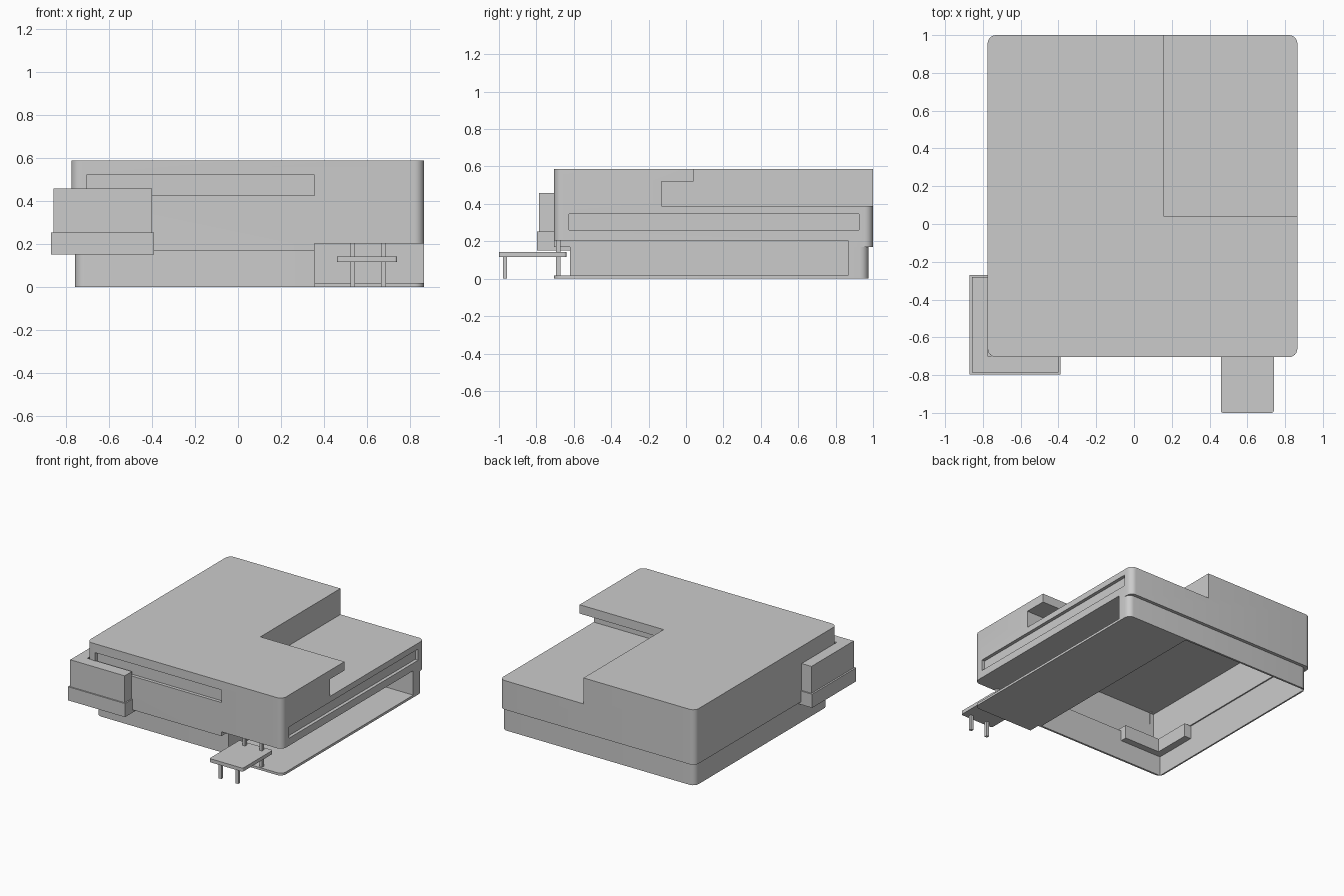
import bpy, bmesh

if "Cube" in bpy.data.objects:
    bpy.data.objects.remove(bpy.data.objects["Cube"])


def finish(name, bm):
    """Turn a bmesh into a linked object."""
    bmesh.ops.recalc_face_normals(bm, faces=bm.faces)
    me = bpy.data.meshes.new(name)
    bm.to_mesh(me)
    bm.free()
    ob = bpy.data.objects.new(name, me)
    bpy.context.collection.objects.link(ob)
    return ob


def block(name, x, y, z, radius=0.0, corners=None):
    """Box from ranges; vertical edges rounded, optionally only listed (right, back) corners."""
    cx, cy = sum(x) / 2, sum(y) / 2
    bm = bmesh.new()
    bmesh.ops.create_cube(bm, size=1)
    for v in bm.verts:
        v.co = (x[v.co.x > 0], y[v.co.y > 0], z[v.co.z > 0])
    if radius:
        edges = []
        for e in bm.edges:
            a, b = e.verts
            if abs(a.co.z - b.co.z) > 1e-6:
                if corners is None or (a.co.x > cx, a.co.y > cy) in corners:
                    edges.append(e)
        bmesh.ops.bevel(bm, geom=edges, offset=radius, segments=6,
                        profile=0.5, affect='EDGES')
    return finish(name, bm)


def carve(ob, cuts):
    """Subtract a list of (x, y, z) blocks."""
    bpy.context.view_layer.objects.active = ob
    for x, y, z in cuts:
        cutter = block("cutter", x, y, z)
        cutter.hide_render = True
        mod = ob.modifiers.new("cut", 'BOOLEAN')
        mod.operation = 'DIFFERENCE'
        mod.solver = 'EXACT'
        mod.object = cutter
        bpy.ops.object.modifier_apply(modifier=mod.name)
        bpy.data.objects.remove(cutter)


def smooth(ob):
    bpy.ops.object.select_all(action='DESELECT')
    ob.select_set(True)
    bpy.context.view_layer.objects.active = ob
    bpy.ops.object.shade_smooth_by_angle(angle=0.5)


def l_block(name, x, y, z, arm_x, arm_y):
    """L-shaped extrusion wrapping the front left corner."""
    pts = [(x[0], y[0]), (x[1], y[0]), (x[1], arm_y),
           (arm_x, arm_y), (arm_x, y[1]), (x[0], y[1])]
    bm = bmesh.new()
    face = bm.faces.new([bm.verts.new((px, py, z[0])) for px, py in pts])
    ext = bmesh.ops.extrude_face_region(bm, geom=[face])
    for v in ext["geom"]:
        if isinstance(v, bmesh.types.BMVert):
            v.co.z = z[1]
    # the extrusion can leave the base face out, so close it again
    edges = [e for e in bm.edges if e.is_boundary]
    if edges:
        bmesh.ops.holes_fill(bm, edges=edges)
    return finish(name, bm)


# Upper storey: roof, terrace, hollow rooms and strip windows
upper = block("upper_storey", (-.775, .865), (-.705, 1.0), (.17, .587), .045)
carve(upper, [
    ((.16, 1.1), (.04, 1.2), (.39, .8)),            # terrace
    ((.16, 1.1), (-.13, .3), (.39, .52)),           # recess under roof overhang
    ((-.735, .12), (-.665, .96), (.23, .515)),      # main room
    ((.10, .825), (-.665, -.17), (.23, .515)),      # front right room
    ((.10, .825), (-.20, .96), (.23, .36)),         # room below terrace
    ((-.745, .335), (-.605, .96), (.1, .25)),       # opening to lower level
    ((.355, 1.1), (-1.0, .865), (.1, .203)),        # carport headroom
    ((-.705, .355), (-.8, -.64), (.425, .52)),      # front strip window
    ((.8, 1.0), (-.625, .925), (.26, .345)),        # side strip window
])
smooth(upper)

# Recessed window panes
block("front_window_pane", (-.72, .37), (-.68, -.67), (.415, .53))
block("side_window_pane", (.83, .84), (-.64, .94), (.25, .355))

# Lower storey walls, set back below the upper storey
lower = block("lower_storey", (-.757, .865), (-.62, .975), (0, .17), .045)
carve(lower, [
    ((-.745, .335), (-.605, .96), (-.1, .3)),
    ((.355, 1.1), (-1.0, .865), (-.1, .3)),
])
smooth(lower)

# Carport floor slab
smooth(block("carport_floor", (.355, .865), (-.705, .975), (0, .018), .045,
             [(True, False), (True, True)]))

# Corner bay window on a wider base
l_block("corner_bay", (-.857, -.40), (-.787, -.28), (.25, .457), -.775, -.70)
l_block("corner_bay_base", (-.87, -.39), (-.797, -.27), (.15, .253), -.69, -.555)

# Entrance canopy with four slim posts
smooth(block("porch_plate", (.46, .74), (-1.0, -.64), (.115, .142), .012))
for side, px in (("left", .534), ("right", .676)):
    for end, py, z in (("front", -.967, (0, .12)), ("rear", -.683, (.015, .204))):
        block(f"porch_post_{end}_{side}", (px - .011, px + .011),
              (py - .011, py + .011), z)
